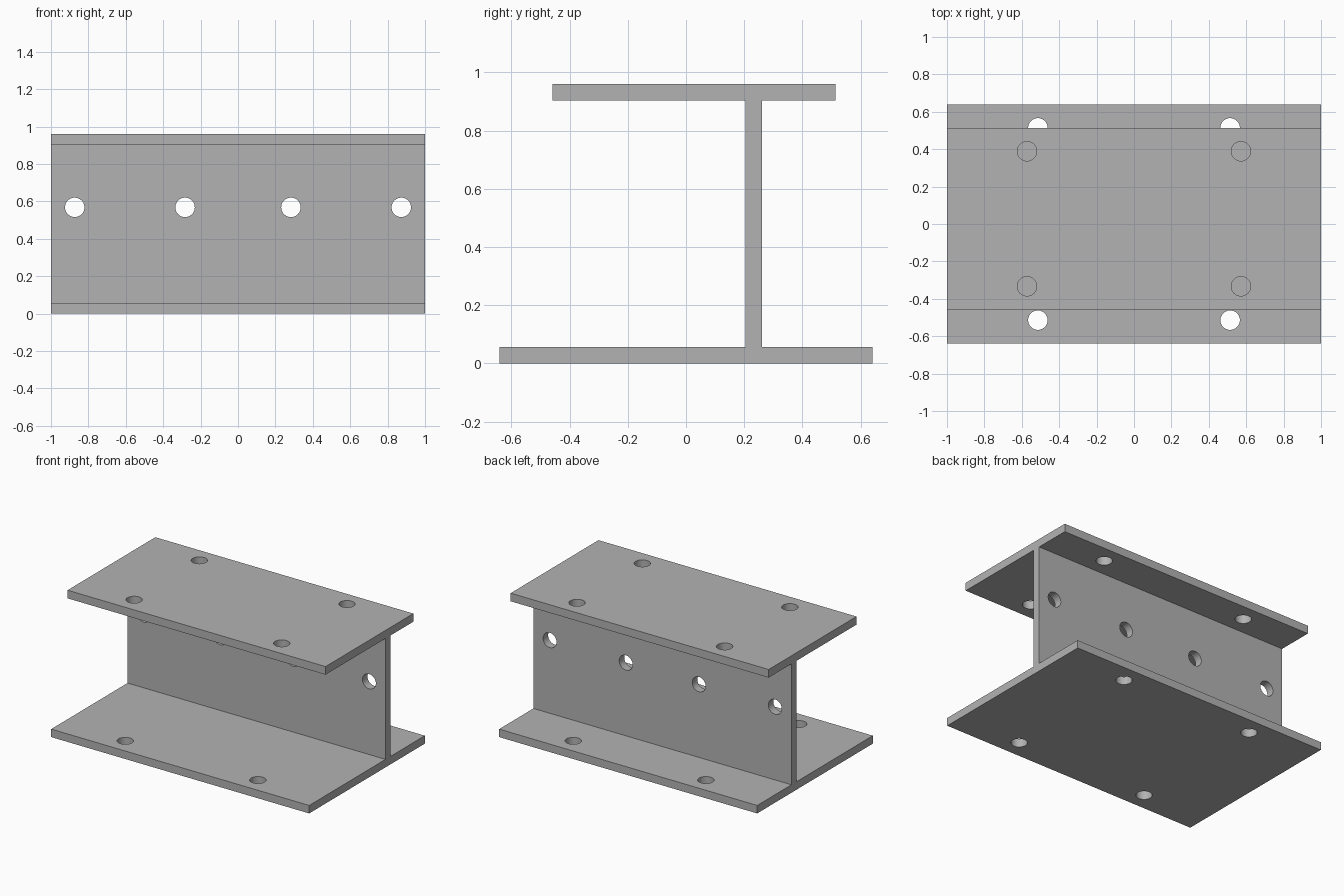
import bpy, bmesh, math
from mathutils import Matrix, Vector

if "Cube" in bpy.data.objects:
    bpy.data.objects.remove(bpy.data.objects["Cube"])

R = 0.052        # bolt hole radius
SEGS = 40

steel = bpy.data.materials.new("steel grey")
steel.diffuse_color = (0.45, 0.45, 0.45, 1)
steel.use_nodes = True
steel.node_tree.nodes["Principled BSDF"].inputs["Base Color"].default_value = steel.diffuse_color


def make_object(name, bm):
    bmesh.ops.recalc_face_normals(bm, faces=bm.faces[:])
    mesh = bpy.data.meshes.new(name)
    bm.to_mesh(mesh)
    bm.free()
    mesh.materials.append(steel)
    obj = bpy.data.objects.new(name, mesh)
    bpy.context.collection.objects.link(obj)
    return obj


# Beam: uneven I-section in the y-z plane, extruded along x
section = [(-0.64, 0), (0.64, 0), (0.64, 0.056), (0.261, 0.056),
           (0.261, 0.903), (0.513, 0.903), (0.513, 0.96), (-0.459, 0.96),
           (-0.459, 0.903), (0.205, 0.903), (0.205, 0.056), (-0.64, 0.056)]
bm = bmesh.new()
end = bm.faces.new([bm.verts.new((-1, y, z)) for y, z in section])
grown = bmesh.ops.extrude_face_region(bm, geom=[end], use_keep_orig=True)
bmesh.ops.translate(bm, vec=(2, 0, 0),
                    verts=[g for g in grown["geom"] if isinstance(g, bmesh.types.BMVert)])
beam = make_object("flanged_beam", bm)

# Bolt hole cutters
cut = bmesh.new()


def hole(x, y, z, rot=Matrix()):
    bmesh.ops.create_cone(cut, cap_ends=True, segments=SEGS, radius1=R, radius2=R,
                          depth=0.16, matrix=Matrix.Translation((x, y, z)) @ rot)


for side in (-1, 1):
    for row in (-1, 1):
        hole(side * 0.514, row * 0.514, 0.028)            # base flange
        hole(side * 0.572, 0.028 + row * 0.361, 0.932)    # top flange
    for x in (0.283, 0.873):                              # web
        hole(side * x, 0.233, 0.568, Matrix.Rotation(math.pi / 2, 4, 'X'))
cutter = make_object("hole_cutters", cut)
cutter.hide_render = True

# Drill the holes and apply
drill = beam.modifiers.new("bolt holes", 'BOOLEAN')
drill.operation = 'DIFFERENCE'
drill.solver = 'EXACT'
drill.object = cutter
bpy.context.view_layer.objects.active = beam
beam.select_set(True)
bpy.ops.object.modifier_apply(modifier=drill.name)
bpy.data.objects.remove(cutter)
bpy.ops.object.shade_smooth_by_angle(angle=math.radians(30))
